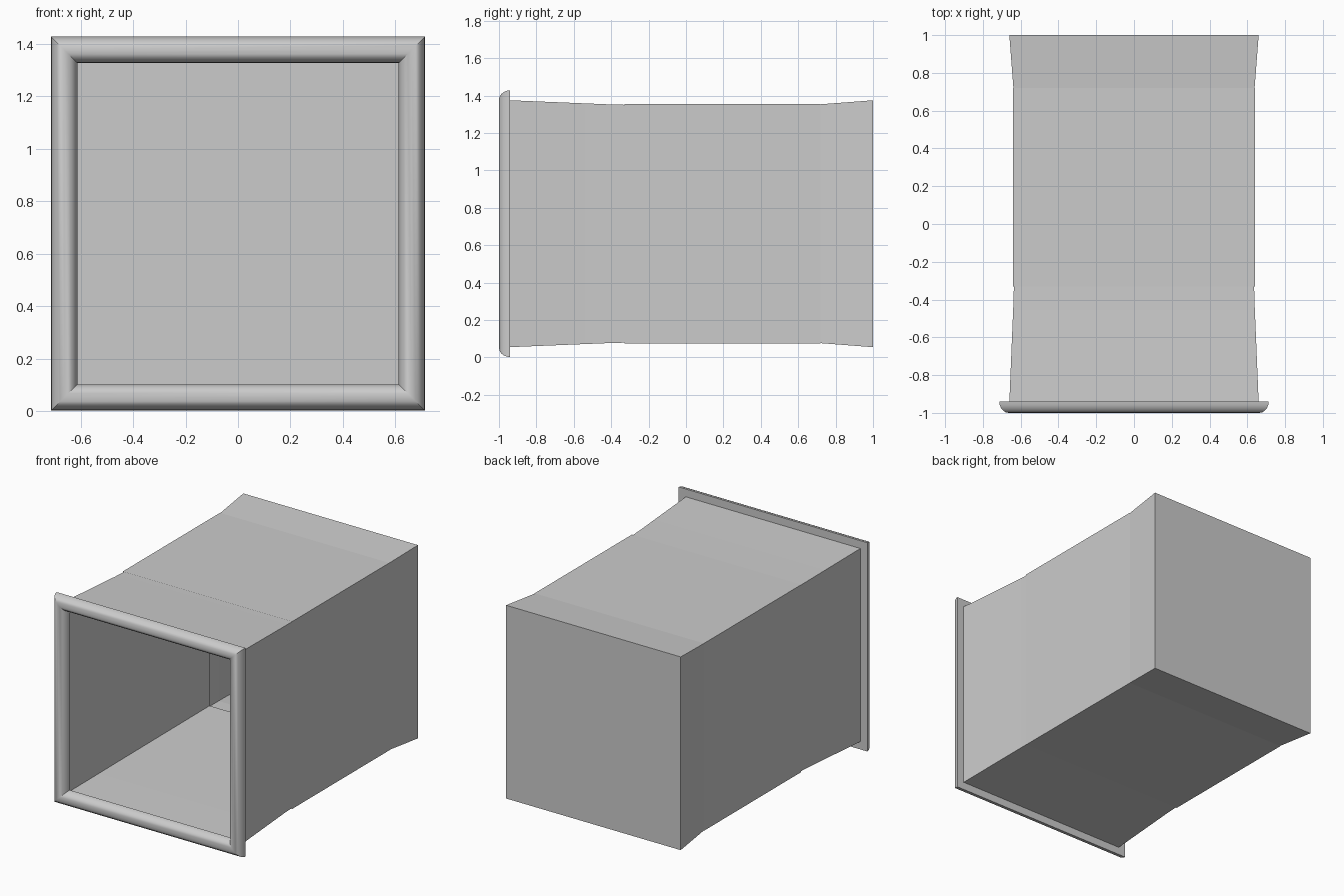
import bpy, bmesh, math

if "Cube" in bpy.data.objects:
    bpy.data.objects.remove(bpy.data.objects["Cube"])

CZ = 0.715  # height of the tube axis


def square_loft(name, profile, closed=False, cap_end=False):
    """Sweep a (y, half width) profile round a square, with mitred corners."""
    bm = bmesh.new()
    rings = [[bm.verts.new((sx * h, y, CZ + sz * h))
              for sx, sz in ((-1, -1), (1, -1), (1, 1), (-1, 1))]
             for y, h in profile]
    pairs = list(zip(rings, rings[1:]))
    if closed:
        pairs.append((rings[-1], rings[0]))
    for a, b in pairs:
        for i in range(4):
            j = (i + 1) % 4
            bm.faces.new((a[i], a[j], b[j], b[i]))
    if cap_end:
        bm.faces.new(rings[-1])
    bmesh.ops.recalc_face_normals(bm, faces=bm.faces)
    mesh = bpy.data.meshes.new(name)
    bm.to_mesh(mesh)
    bm.free()
    ob = bpy.data.objects.new(name, mesh)
    bpy.context.collection.objects.link(ob)
    bpy.ops.object.select_all(action='DESELECT')
    ob.select_set(True)
    bpy.context.view_layer.objects.active = ob
    bpy.ops.object.shade_smooth_by_angle(angle=math.radians(35))
    return ob


# Half-round rim around the open front
steps = 10
rim = [(-0.94 - 0.06 * math.sin(math.pi * i / steps),
        0.663 + 0.05 * math.cos(math.pi * i / steps)) for i in range(steps + 1)]
square_loft("front_rim", rim, closed=True)

# Tapered mouth that narrows as it runs inside the duct
square_loft("tapered_mouth", [(-0.945, 0.66), (-0.41, 0.638), (-0.33, 0.636), (0.57, 0.614)])

# Straight middle sleeve
square_loft("middle_sleeve", [(-0.33, 0.64), (0.72, 0.64)])

# Flared back end with closed panel
square_loft("back_end", [(0.70, 0.637), (1.0, 0.66)], cap_end=True)
